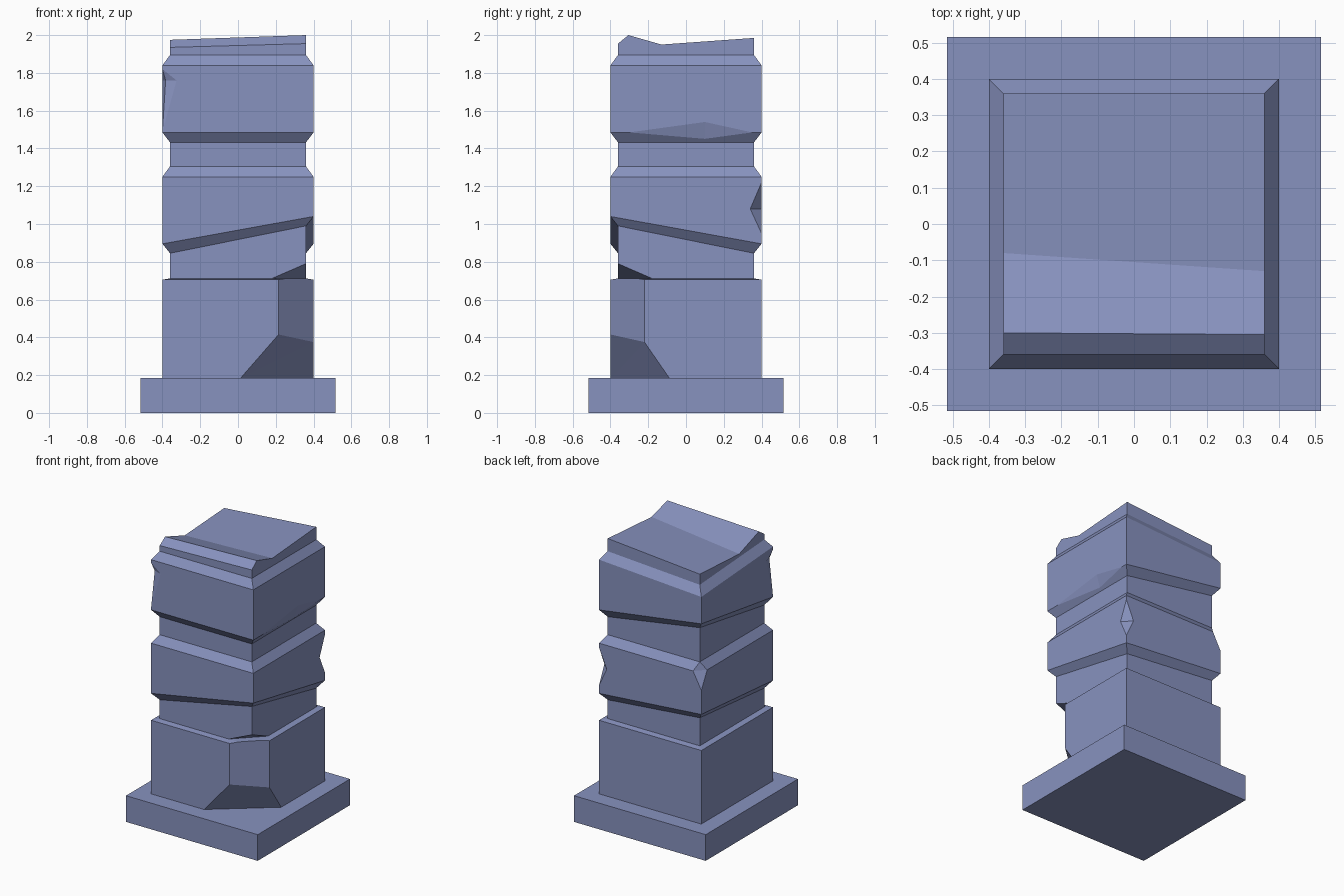
import bpy, bmesh

if "Cube" in bpy.data.objects:
    bpy.data.objects.remove(bpy.data.objects["Cube"])

CORNERS = [(-1, -1), (1, -1), (1, 1), (-1, 1)]

# Blue grey stone
stone = bpy.data.materials.new("stone")
stone.diffuse_color = (0.245, 0.288, 0.52, 1)
stone.use_nodes = True
stone.node_tree.nodes["Principled BSDF"].inputs["Base Color"].default_value = stone.diffuse_color


def finish(name, bm):
    bmesh.ops.recalc_face_normals(bm, faces=bm.faces)
    me = bpy.data.meshes.new(name)
    bm.to_mesh(me)
    bm.free()
    me.materials.append(stone)
    ob = bpy.data.objects.new(name, me)
    bpy.context.collection.objects.link(ob)
    return ob


def stack(name, rings):
    """Square rings (half width, height or four corner heights) joined upwards."""
    bm = bmesh.new()
    prev = None
    for half, z in rings:
        zs = z if isinstance(z, tuple) else (z,) * 4
        ring = [bm.verts.new((sx * half, sy * half, h)) for (sx, sy), h in zip(CORNERS, zs)]
        if prev is None:
            bm.faces.new(ring[::-1])
        else:
            for i in range(4):
                j = (i + 1) % 4
                bm.faces.new((prev[i], prev[j], ring[j], ring[i]))
        prev = ring
    bm.faces.new(prev)
    bmesh.ops.recalc_face_normals(bm, faces=bm.faces)
    bent = [f for f in bm.faces
            if any(abs((v.co - f.verts[0].co).dot(f.normal)) > 0.01 for v in f.verts)]
    if bent:
        bmesh.ops.triangulate(bm, faces=bent)
    return finish(name, bm)


def chip(target, points):
    """Break a piece off the target with a convex cutter."""
    bm = bmesh.new()
    for p in points:
        bm.verts.new(p)
    bmesh.ops.convex_hull(bm, input=bm.verts)
    cutter = finish("cutter", bm)
    cutter.hide_render = True
    mod = target.modifiers.new("chip", 'BOOLEAN')
    mod.operation = 'DIFFERENCE'
    mod.solver = 'EXACT'
    mod.object = cutter
    bpy.context.view_layer.objects.active = target
    bpy.ops.object.modifier_apply(modifier=mod.name)
    bpy.data.objects.remove(cutter)


# Square plinth
stack("plinth", [(0.515, 0), (0.515, 0.185)])

# Pillar with two worn grooves
W, N = 0.40, 0.36
low = (0.895, 1.04, 0.895, 0.96)
high = (1.485, 1.485, 1.485, 1.60)
pillar = stack("pillar", [
    (W, 0.185), (W, 0.705), (N, 0.712),
    (N, tuple(z - 0.05 for z in low)), (W, low),
    (W, 1.25), (N, 1.305),
    (N, tuple(z - 0.053 for z in high)), (W, high),
    (W, (1.84, 1.84, 1.84, 1.79)), (N, (1.895, 1.895, 1.895, 1.85))])

# Broken lower front corner: undercut foot, chamfer, neck
chip(pillar, [(0.01, -W, 0.18), (W, -0.085, 0.18), (0.215, -W, 0.415),
              (W, -0.22, 0.375), (0.7, -0.7, 0.18), (0.7, -0.7, 0.42)])
chip(pillar, [(x, y, z) for x, y in ((0.215, -W), (W, -0.22), (0.7, -0.7))
              for z in (0.2, 0.72)])
chip(pillar, [(0.18, -N, 0.712), (N, -0.18, 0.712), (N, -N, 0.79), (0.45, -0.45, 0.712)])

# Chip on the back right edge of the middle block
chip(pillar, [(W, W, 1.22), (W, 0.34, 1.08), (0.34, W, 1.08), (W, W, 0.95), (0.5, 0.5, 1.08)])
# Chip on the back left top corner of the middle block
chip(pillar, [(-N, N, 1.305), (-W, 0.335, 1.25), (-0.335, W, 1.25), (-W, W, 1.13),
              (-0.5, 0.5, 1.26)])
# Shallow chip on the front left edge of the upper block, one cut per side
for side in ((-0.325, -W, 1.76), (-W, -0.325, 1.76)):
    chip(pillar, [(-W, -W, 1.82), side, (-0.383, -0.383, 1.76), (-W, -W, 1.49),
                  (-0.5, -0.5, 1.7)])
# Shallow chip under the upper block, right side
chip(pillar, [(W, -0.3, 1.485), (W, 0.35, 1.485), (W, 0.1, 1.54), (0.374, 0.1, 1.45),
              (0.45, 0.1, 1.42)])

# Broken top: left and right profiles (y, z) joined across
left = [(-N, 1.895), (-N, 1.935), (-0.30, 1.975), (-0.08, 1.9), (N, 1.925), (N, 1.85)]
right = [(-N, 1.895), (-N, 1.955), (-0.305, 2.0), (-0.13, 1.95), (N, 1.985), (N, 1.895)]
bm = bmesh.new()
a = [bm.verts.new((-N, y, z)) for y, z in left]
b = [bm.verts.new((N, y, z)) for y, z in right]
bm.faces.new(a)
bm.faces.new(b[::-1])
for i in range(6):
    j = (i + 1) % 6
    bm.faces.new((a[i], b[i], b[j], a[j]))
finish("broken_top", bm)
